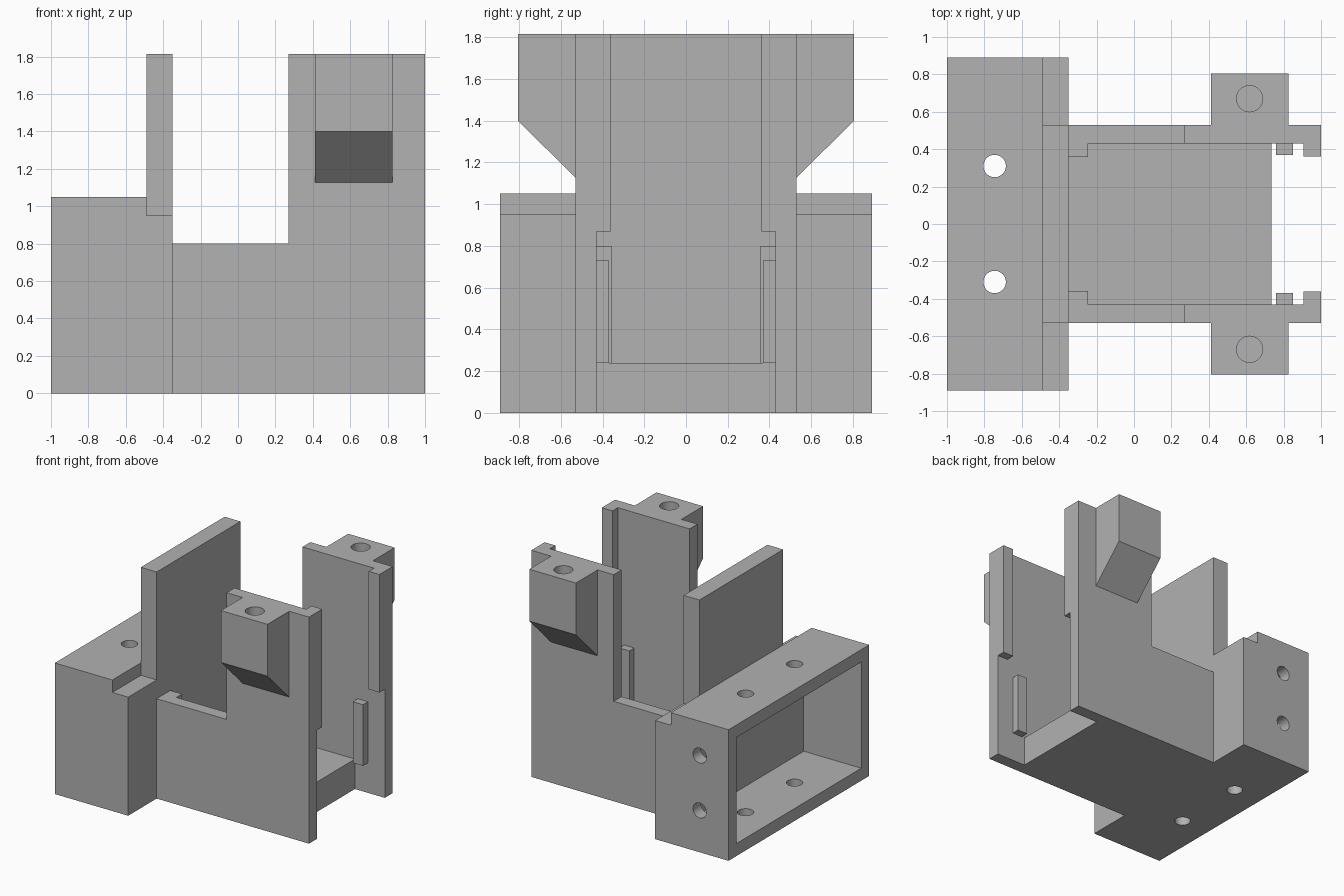
import bpy, bmesh
from mathutils import Matrix, Vector

cube = bpy.data.objects.get("Cube")
if cube:
    bpy.data.objects.remove(cube, do_unlink=True)

grey = bpy.data.materials.new("plain grey")
grey.use_nodes = True
COLOUR = (0.445, 0.445, 0.445, 1)
grey.diffuse_color = COLOUR
grey.node_tree.nodes["Principled BSDF"].inputs["Base Color"].default_value = COLOUR


def finish(name, bm):
    bmesh.ops.recalc_face_normals(bm, faces=bm.faces)
    mesh = bpy.data.meshes.new(name)
    bm.to_mesh(mesh)
    bm.free()
    mesh.materials.append(grey)
    obj = bpy.data.objects.new(name, mesh)
    bpy.context.collection.objects.link(obj)
    return obj


def prism(name, points, depth):
    """Extrude a closed outline along the depth vector."""
    bm = bmesh.new()
    face = bm.faces.new([bm.verts.new(p) for p in points])
    new = bmesh.ops.extrude_face_region(bm, geom=[face])["geom"]
    bmesh.ops.translate(bm, vec=depth, verts=[v for v in new if isinstance(v, bmesh.types.BMVert)])
    return finish(name, bm)


def box(name, x, y, z):
    corners = [(x[0], y[0], z[0]), (x[1], y[0], z[0]), (x[1], y[1], z[0]), (x[0], y[1], z[0])]
    return prism(name, corners, (0, 0, z[1] - z[0]))


def cylinder(name, centre, axis, radius, length):
    bm = bmesh.new()
    turn = Vector((0, 0, 1)).rotation_difference(Vector(axis)).to_matrix().to_4x4()
    bmesh.ops.create_cone(bm, cap_ends=True, segments=40, radius1=radius, radius2=radius,
                          depth=length, matrix=Matrix.Translation(centre) @ turn)
    return finish(name, bm)


def cut(target, cutter):
    cutter.hide_render = True
    cutter.hide_viewport = True
    cutter.display_type = 'WIRE'
    mod = target.modifiers.new(cutter.name, 'BOOLEAN')
    mod.operation = 'DIFFERENCE'
    mod.solver = 'EXACT'
    mod.object = cutter


# Main levels
TOP, SILL, WALL_IN, WALL_OUT = 1.815, 0.80, 0.43, 0.53
BACK = -0.35

# Hollow housing, open at its outer end, with a step along its inner top edge
outline = [(-1, 0), (BACK, 0), (BACK, 0.95), (-0.49, 0.95), (-0.49, 1.05), (-1, 1.05)]
housing = prism("housing", [(x, -0.89, z) for x, z in outline], (0, 1.78, 0))
cut(housing, box("cavity_cutter", (-1.1, -0.49), (-0.79, 0.79), (0.10, 0.95)))
for y in (-0.31, 0.31):
    cut(housing, cylinder("vertical_hole_cutter", (-0.745, y, 0.5), (0, 0, 1), 0.06, 1.4))
for z in (0.335, 0.775):
    cut(housing, cylinder("side_hole_cutter", (-0.745, 0.84, z), (0, 1, 0), 0.06, 0.3))

# Upright plate and floor
box("upright_plate", (-0.49, BACK), (-WALL_OUT, WALL_OUT), (0.95, TOP))
box("floor", (BACK, 0.735), (-WALL_IN, WALL_IN), (0, 0.24))

# Mirrored side walls with their ribs and screw bosses
for side, s in (("front", -1), ("rear", 1)):
    def span(a, b):
        return tuple(sorted((s * a, s * b)))

    profile = [(BACK, 0), (1, 0), (1, TOP), (0.27, TOP), (0.27, SILL), (BACK, SILL)]
    prism(side + "_wall", [(x, s * WALL_IN, z) for x, z in profile], (0, s * (WALL_OUT - WALL_IN), 0))
    box(side + "_corner_post", (BACK, -0.245), span(0.357, WALL_IN), (0.24, SILL))
    box(side + "_end_lip", (0.905, 1), span(0.362, WALL_IN), (0.87, TOP))
    box(side + "_short_rib", (0.76, 0.85), span(0.368, WALL_IN), (0.24, 0.73))

    section = [(WALL_OUT, 1.127), (0.805, 1.40), (0.805, TOP), (WALL_OUT, TOP)]
    boss = prism(side + "_boss", [(0.412, s * y, z) for y, z in section], (0.413, 0, 0))
    cut(boss, cylinder(side + "_boss_hole_cutter", (0.618, s * 0.67, TOP), (0, 0, 1), 0.07, 0.7))
